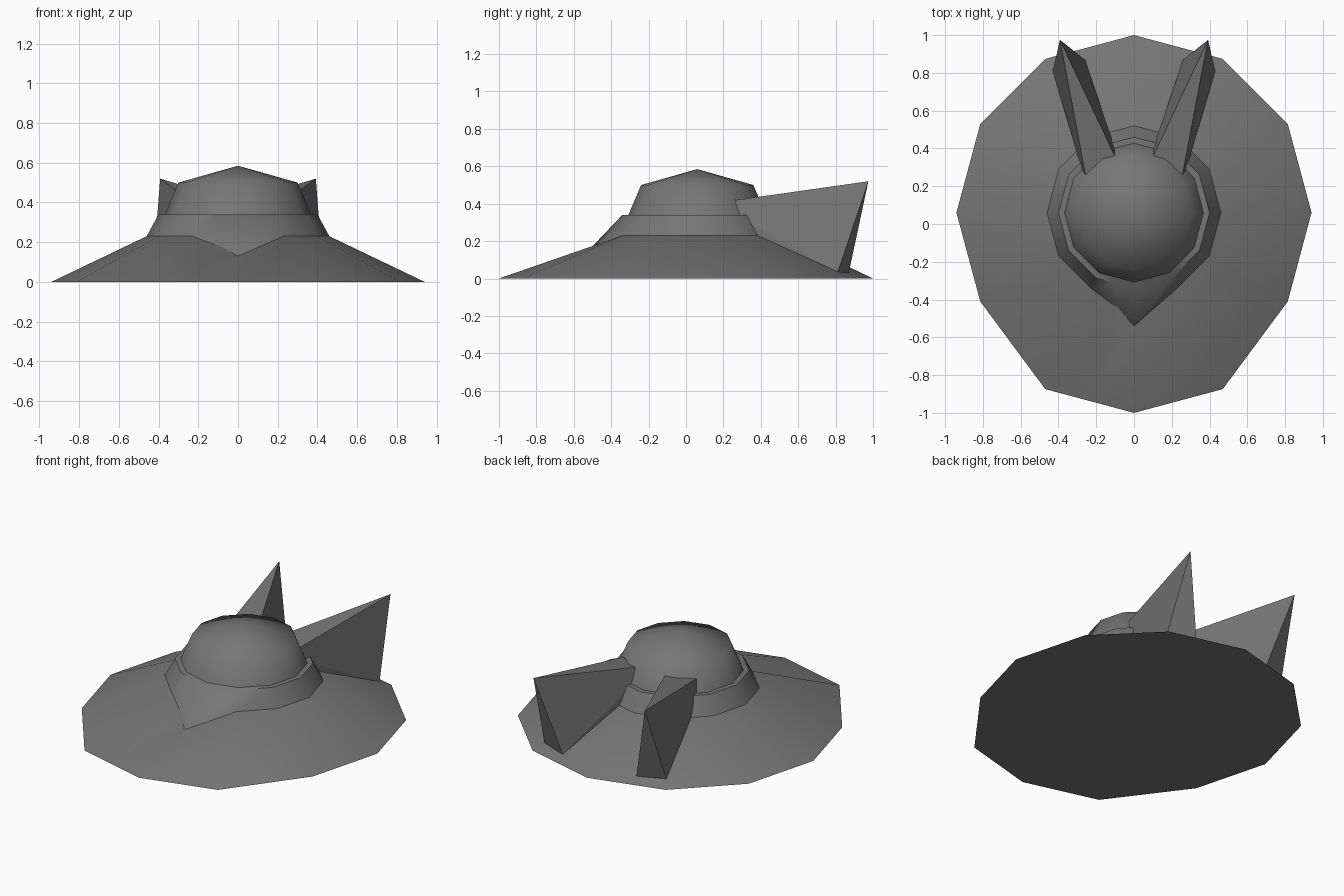
import bpy, bmesh, math
from mathutils import Vector

if "Cube" in bpy.data.objects:
    bpy.data.objects.remove(bpy.data.objects["Cube"])

SIDES = 12
CY = 0.06          # the round parts sit slightly behind the origin

grey = bpy.data.materials.new("dark_grey")
grey.diffuse_color = (0.18, 0.18, 0.18, 1)
grey.use_nodes = True
grey.node_tree.nodes["Principled BSDF"].inputs["Base Color"].default_value = grey.diffuse_color


def ring(r, z):
    return [Vector((r * math.cos(math.tau * i / SIDES),
                    CY + r * math.sin(math.tau * i / SIDES), z)) for i in range(SIDES)]


def with_notch(pts, extra=None):
    """Insert one more point just left of the front point (index 9)."""
    extra = extra or (pts[8] + pts[9]) / 2
    return pts[:9] + [Vector(extra)] + pts[9:]


def make(name, bm, smooth=True):
    bmesh.ops.recalc_face_normals(bm, faces=bm.faces)
    me = bpy.data.meshes.new(name)
    bm.to_mesh(me)
    bm.free()
    me.materials.append(grey)
    ob = bpy.data.objects.new(name, me)
    bpy.context.collection.objects.link(ob)
    if smooth:
        bpy.ops.object.select_all(action='DESELECT')
        ob.select_set(True)
        bpy.context.view_layer.objects.active = ob
        bpy.ops.object.shade_smooth_by_angle(angle=math.radians(55))
    return ob


def loft(name, rings, apex=None):
    """Skin a stack of rings; close the bottom, and the top flat or to a point."""
    bm = bmesh.new()
    rows = [[bm.verts.new(p) for p in r] for r in rings]
    n = len(rows[0])
    for lo, hi in zip(rows, rows[1:]):
        for i in range(n):
            j = (i + 1) % n
            bm.faces.new((lo[i], lo[j], hi[j]))
            bm.faces.new((lo[i], hi[j], hi[i]))
    bm.faces.new(rows[0][::-1])
    if apex:
        tip = bm.verts.new(apex)
        for i in range(n):
            bm.faces.new((rows[-1][i], rows[-1][(i + 1) % n], tip))
    else:
        bm.faces.new(rows[-1])
    return make(name, bm)


# Brim: wide skirt, its three front corners drawn forward
outer = ring(0.94, 0)
for i in (8, 9, 10):
    outer[i].y -= 0.12
inner = ring(0.46, 0.23)
inner[9] = Vector((0, -0.54, 0.13))
inner = with_notch(inner, (-0.11, -0.46, 0.145))
loft("brim", [with_notch(outer), inner])

# Collar: sloped band that dips into a beak at the front
loft("collar", [inner, with_notch(ring(0.40, 0.34))])

# Dome
loft("dome", [ring(0.37, 0.335), ring(0.30, 0.50)], apex=(0, CY, 0.585))

# Fins: wedges widening to the dome and rising to a point at the back
for side, name in ((1, "right_fin"), (-1, "left_fin")):
    bm = bmesh.new()
    co = [(0.236, 0.15, 0.403), (0.05, 0.25, 0.417), (0.392, 0.975, 0.52),
          (0.236, 0.15, 0.03), (0.05, 0.25, 0.03),
          (0.43, 0.81, 0.03), (0.26, 0.87, 0.03)]
    v = [bm.verts.new((side * x, y, z)) for x, y, z in co]
    for f in ((0, 1, 2), (2, 5, 6), (0, 2, 5), (0, 5, 3),
              (1, 2, 6), (1, 6, 4), (0, 1, 4, 3), (3, 4, 6, 5)):
        bm.faces.new([v[i] for i in f])
    make(name, bm, smooth=False)
